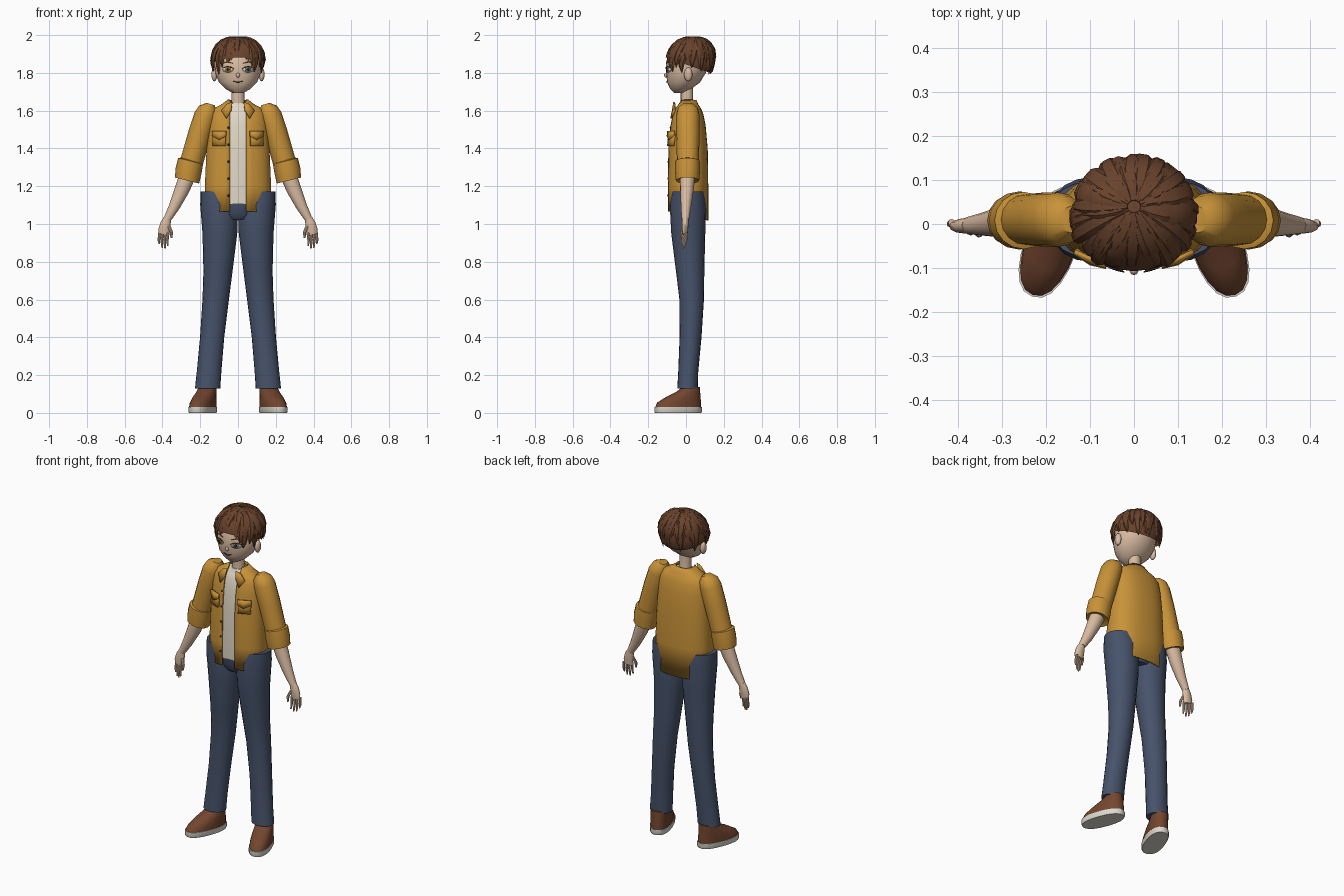
import bpy, bmesh, math, random
from mathutils import Vector, Matrix

if "Cube" in bpy.data.objects:
    bpy.data.objects.remove(bpy.data.objects["Cube"])
random.seed(4)

def mat(name, r, g, b):
    m = bpy.data.materials.new(name)
    m.diffuse_color = (r, g, b, 1)
    m.use_nodes = True
    m.node_tree.nodes["Principled BSDF"].inputs["Base Color"].default_value = m.diffuse_color
    return m

SKIN = mat("skin", .70, .50, .36)
HAIR = mat("hair_brown", .14, .055, .025)
MUSTARD = mat("mustard", .58, .29, .04)
CREAM = mat("cream", .76, .69, .57)
DENIM = mat("denim", .062, .085, .145)
LEATHER = mat("leather", .17, .06, .028)
RUBBER = mat("rubber", .72, .69, .63)
DARK = mat("dark_line", .03, .018, .012)
OCHRE = mat("ochre_iris", .5, .27, .04)
GREY = mat("grey_iris", .2, .25, .27)

def finish(name, bm, m, mirror=False, thick=0, angle=40, recalc=True):
    if recalc:
        bmesh.ops.recalc_face_normals(bm, faces=bm.faces)
    me = bpy.data.meshes.new(name)
    bm.to_mesh(me)
    bm.free()
    me.materials.append(m)
    me.shade_smooth()
    me.set_sharp_from_angle(angle=math.radians(angle))
    ob = bpy.data.objects.new(name, me)
    bpy.context.collection.objects.link(ob)
    if thick:
        s = ob.modifiers.new("thickness", 'SOLIDIFY')
        s.thickness, s.offset = thick, 0
    if mirror:
        ob.modifiers.new("mirror", 'MIRROR').use_mirror_merge = False
    return ob

def spow(v, p):
    return math.copysign(abs(v) ** p, v)

def skin_rings(bm, rings, closed=True, caps=True):
    vs = [[bm.verts.new(p) for p in r] for r in rings]
    n = len(vs[0])
    for a, b in zip(vs, vs[1:]):
        for i in range(n if closed else n - 1):
            j = (i + 1) % n
            bm.faces.new((a[i], a[j], b[j], b[i]))
    if caps:
        bm.faces.new(vs[0])
        bm.faces.new(vs[-1])

def loft(name, rings, m, mirror=False, tilt=0, n=16, p=1, xf=None):
    """Rings are (cx, cy, cz, half width, half depth), tilted about y."""
    bm = bmesh.new()
    t = math.radians(tilt)
    out = []
    for cx, cy, cz, a, b in rings:
        r = []
        for i in range(n):
            u = 2 * math.pi * i / n
            dx, dy = a * spow(math.cos(u), p), b * spow(math.sin(u), p)
            r.append((cx + dx * math.cos(t), cy + dy, cz + dx * math.sin(t)))
        out.append(r)
    skin_rings(bm, out)
    if xf:
        bm.transform(xf)
    return finish(name, bm, m, mirror)

def ellipsoid(name, c, r, m, mirror=False, seg=14):
    bm = bmesh.new()
    bmesh.ops.create_uvsphere(bm, u_segments=seg, v_segments=8, radius=1)
    bm.transform(Matrix.Translation(c) @ Matrix.Diagonal((*r, 1)))
    return finish(name, bm, m, mirror)

def surface(table, p):
    """Front surface y of a stack of (z, a, yc, b) rings, rising in z."""
    def f(x, z):
        z = min(max(z, table[0][0]), table[-1][0])
        for q, r in zip(table, table[1:]):
            if z <= r[0]:
                k = (z - q[0]) / (r[0] - q[0])
                a, yc, b = (q[i] + k * (r[i] - q[i]) for i in (1, 2, 3))
                s = min(1, (abs(x) / a) ** (1 / p))
                return yc - b * math.sqrt(1 - s * s) ** p
    return f

def patch(name, pts, fy, off, m, mirror=False, thick=.003):
    """Thin plate laid on a front surface from an (x, z) outline."""
    bm = bmesh.new()
    cx, cz = (sum(q[i] for q in pts) / len(pts) for i in (0, 1))
    mid = bm.verts.new((cx, fy(cx, cz) - off, cz))
    vs = [bm.verts.new((x, fy(x, z) - off, z)) for x, z in pts]
    for i, v in enumerate(vs):
        f = bm.faces.new((mid, v, vs[(i + 1) % len(vs)]))
        f.normal_update()
        if f.normal.y > 0:
            f.normal_flip()
    return finish(name, bm, m, mirror, thick, recalc=False)

# head, neck, ears
HEAD = [(1.693, .028, -.035, .028), (1.715, .065, -.028, .056), (1.75, .101, -.013, .087),
        (1.80, .121, 0, .105), (1.86, .125, .01, .115), (1.92, .105, .018, .097), (1.96, .06, .02, .05)]
face = surface(HEAD, 1)
loft("head", [(0, yc, z, a, b) for z, a, yc, b in HEAD], SKIN, n=24)
loft("neck", [(0, .008, 1.60, .04, .038), (0, .005, 1.66, .035, .033), (0, .005, 1.76, .035, .033)], SKIN)
ellipsoid("ear", (.125, .012, 1.792), (.016, .022, .037), SKIN, True)
ellipsoid("nose", (0, -.106, 1.788), (.010, .010, .013), SKIN)

# eyes, brows, mouth
def oval(cx, cz, rx, rz, n=14):
    return [(cx + rx * math.cos(2 * math.pi * i / n), cz + rz * math.sin(2 * math.pi * i / n)) for i in range(n)]

patch("eye_white", oval(.053, 1.818, .028, .016), face, .002, CREAM, True)
patch("left_iris", oval(-.053, 1.818, .016, .0155), face, .004, OCHRE)
patch("right_iris", oval(.053, 1.818, .016, .0155), face, .004, GREY)
patch("pupil", oval(.053, 1.818, .007, .008), face, .006, DARK, True)
patch("upper_lid", [(.022, 1.822), (.038, 1.833), (.058, 1.836), (.085, 1.825), (.06, 1.831), (.038, 1.828)],
      face, .006, DARK, True)
patch("brow", [(.025, 1.850), (.055, 1.862), (.088, 1.850), (.055, 1.855)], face, .003, HAIR, True)
patch("mouth", [(-.028, 1.757), (0, 1.751), (.028, 1.757), (0, 1.747)], face, .003, DARK)

# hair cap
HC = Vector((0, .02, 1.86))
bm = bmesh.new()
bmesh.ops.create_uvsphere(bm, u_segments=24, v_segments=14, radius=1)
bm.transform(Matrix.Translation(HC) @ Matrix.Diagonal((.138, .130, .128, 1)))
bmesh.ops.bisect_plane(bm, geom=bm.verts[:] + bm.edges[:] + bm.faces[:], plane_co=(0, 0, 1.845),
                       plane_no=(0, .35, 1), clear_inner=True)
finish("hair_cap", bm, HAIR)

# hair locks fan out from the crown and hang straight below the widest point
def lock(bm, phi, t0, t1, w, sweep, lift):
    prof = (.35, .75, 1, .95, .7, .06)
    def pos(f):
        t, ph = math.radians(t0 + (t1 - t0) * f), math.radians(phi + sweep * f)
        h = math.sin(t) if t < math.pi / 2 else 1 - .12 * (t - math.pi / 2)
        v = math.cos(t) if t < math.pi / 2 else -(t - math.pi / 2)
        shift = max(0, v) * .02
        return HC + Vector(((.140 + lift) * h * math.sin(ph), -(.127 + lift) * h * math.cos(ph) + shift,
                            (.126 + lift) * v))
    rings = []
    for k, s in enumerate(prof):
        f = k / 5
        c = pos(f)
        tan = (pos(f + .02) - pos(f - .02)).normalized()
        nor = c - HC
        nor = (nor - tan * nor.dot(tan)).normalized()
        side = tan.cross(nor)
        rings.append([c + side * w * s * math.cos(a) + nor * .013 * s * math.sin(a)
                      for a in (i * math.pi / 3 for i in range(6))])
    skin_rings(bm, rings)

bm = bmesh.new()
for layer, (count, frac, lift) in enumerate(((22, 1, 0), (17, .8, .004), (11, .55, .003))):
    for i in range(count):
        phi = (i + .5 * (layer % 2)) * 360 / count - 180
        d = abs(phi)
        end = 90 if d < 36 else 120 if d < 72 else 104 if d < 108 else 118
        end = end * (frac if d > 72 else (1 + frac) / 2) + random.uniform(-6, 4)
        lock(bm, phi + random.uniform(-5, 5), 6, end, random.uniform(.023, .032),
             random.uniform(-14, 14), lift)
finish("hair_locks", bm, HAIR, angle=35)

# jacket: open-fronted shell with straight hanging hem
P = .85
BODY = [(1.05, .165, .01, .104), (1.20, .172, .01, .104), (1.40, .163, .01, .101), (1.52, .153, .01, .09),
        (1.58, .145, .01, .078), (1.61, .125, .01, .066), (1.63, .085, .01, .052), (1.655, .052, .008, .044)]
coat = surface(BODY, P)
rings = []
for z, a, yc, b in BODY:
    u0 = math.asin((.042 / a) ** (1 / P))
    r = []
    for i in range(33):
        u = u0 + (2 * math.pi - 2 * u0) * i / 32
        y = yc - b * spow(math.cos(u), P)
        r.append((a * spow(math.sin(u), P), y, 1.046 - .23 * y if z == 1.05 else z))
    rings.append(r)
bm = bmesh.new()
skin_rings(bm, rings, closed=False, caps=False)
finish("jacket_body", bm, MUSTARD, thick=.008, angle=50)
patch("collar_flap", [(.03, 1.645), (.06, 1.635), (.088, 1.60), (.062, 1.558), (.036, 1.60)],
      lambda x, z: coat(x, min(z, 1.615)), .012, MUSTARD, True, .008)
patch("pocket", [(.066, 1.412), (.132, 1.412), (.132, 1.48), (.066, 1.48)], coat, .010, MUSTARD, True, .012)
patch("pocket_flap", [(.063, 1.492), (.135, 1.492), (.135, 1.465), (.099, 1.445), (.063, 1.465)],
      coat, .018, MUSTARD, True, .009)
for k in range(5):
    z = 1.15 + k * .09
    ellipsoid("button", (-.05, coat(.05, z) - .004, z), (.006, .004, .006), DARK, seg=8)

# shirt
loft("shirt", [(0, .01, 1.105, .15, .092)] + [(0, yc, z, a - .013, b - .011) for z, a, yc, b in BODY[1:-1]]
     + [(0, .008, 1.64, .043, .038)], CREAM, n=24, p=P)

# sleeves and rolled cuffs
loft("sleeve", [(.145, .01, 1.635, .022, .03), (.158, .01, 1.612, .05, .054), (.172, .01, 1.575, .06, .062),
                (.202, .01, 1.48, .061, .062), (.245, .01, 1.33, .061, .058)], MUSTARD, True, 17)
loft("cuff", [(.250, .008, 1.338, .055, .052), (.251, .008, 1.333, .068, .065), (.262, .008, 1.28, .070, .066),
              (.270, .008, 1.23, .066, .062), (.269, .008, 1.236, .050, .048)], MUSTARD, True, 14)

# forearms and hands
loft("forearm", [(.27, .008, 1.25, .043, .040), (.297, .005, 1.18, .039, .036), (.338, 0, 1.09, .029, .027),
                 (.374, -.003, 1.025, .020, .020)], SKIN, True, 22)
loft("palm", [(.373, -.003, 1.035, .019, .017), (.383, -.004, 1.005, .027, .018), (.390, -.005, .97, .031, .016),
              (.392, -.005, .945, .028, .013)], SKIN, True, 10, n=12)

def finger(name, a, b, c, r):
    loft(name, [(*a, r, r), (*b, r * .95, r * .95), (*c, r * .55, r * .55)], SKIN, True, n=8)

for k in range(4):
    x, low = .370 + .015 * k, (.884, .870, .874, .893)[k]
    y = -.014 + .006 * k
    finger("finger", (x, y, .955), (x + .004, y - .004, .915), (x + .001, y - .008, low), .0075)
finger("thumb", (.366, -.012, .99), (.352, -.022, .955), (.353, -.026, .925), .009)

# jeans
loft("jeans_leg", [(.108, .01, 1.172, .091, .085), (.10, .01, 1.10, .100, .096), (.096, .012, .95, .092, .090),
                   (.106, .022, .75, .077, .075), (.118, .030, .60, .070, .065), (.137, .024, .40, .064, .058),
                   (.153, .012, .22, .065, .053), (.161, .008, .128, .067, .054)], DENIM, True, n=20)
loft("jeans_seat", [(0, .01, 1.025, .07, .07), (0, .01, 1.05, .10, .090), (0, .01, 1.108, .12, .094)], DENIM, n=20)

# shoes, toes turned out
TURN = Matrix.Translation((.187, -.042, 0)) @ Matrix.Rotation(math.radians(20), 4, 'Z')
loft("shoe_sole", [(0, 0, 0, .057, .128), (0, 0, .006, .060, .131), (0, 0, .032, .060, .131)],
     RUBBER, True, n=20, p=.85, xf=TURN)
loft("shoe_upper", [(0, 0, .030, .058, .128), (0, .006, .055, .057, .121), (0, .03, .085, .054, .094),
                    (0, .058, .112, .050, .063), (0, .073, .138, .046, .046)], LEATHER, True, n=20, p=.9, xf=TURN)
